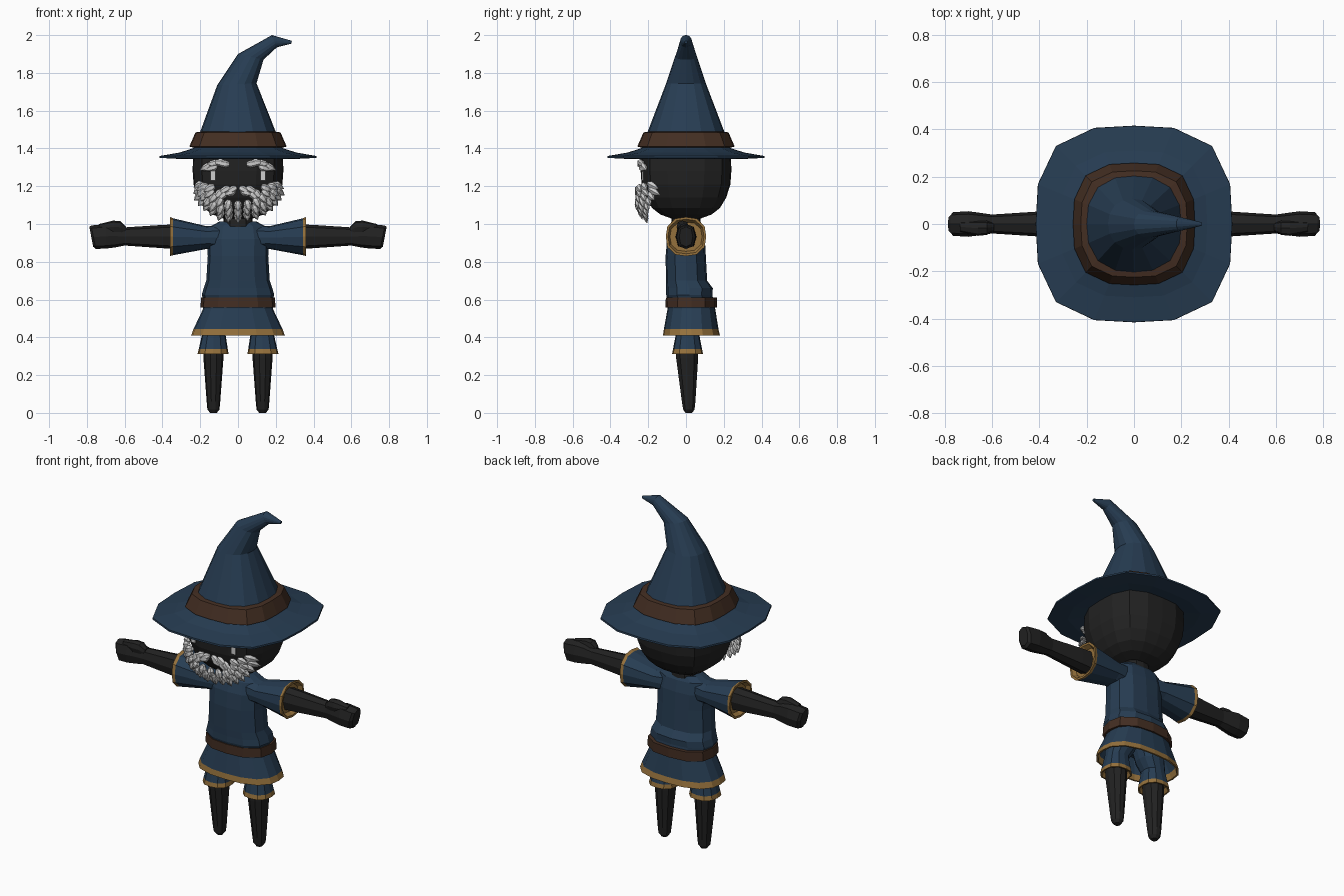
import bpy, bmesh, math, random
from mathutils import Vector as V

if "Cube" in bpy.data.objects:
    bpy.data.objects.remove(bpy.data.objects["Cube"])

random.seed(4)


def material(name, rgb):
    m = bpy.data.materials.new(name)
    m.diffuse_color = (*rgb, 1)
    m.use_nodes = True
    m.node_tree.nodes["Principled BSDF"].inputs["Base Color"].default_value = m.diffuse_color
    return m


BLUE = material("navy cloth", (0.020, 0.046, 0.085))
BROWN = material("brown leather", (0.056, 0.027, 0.016))
GOLD = material("gold trim", (0.30, 0.165, 0.045))
DARK = material("charcoal skin", (0.016, 0.016, 0.016))
GREY = material("pale hair", (0.62, 0.62, 0.62))


def ring(c, u, v, n=12, p=2.6):
    """Superellipse ring around c spanned by half-axes u and v."""
    pts = []
    for i in range(n):
        a = 2 * math.pi * i / n
        ca, sa = math.cos(a), math.sin(a)
        r = (abs(ca) ** p + abs(sa) ** p) ** (-1 / p)
        pts.append(V(c) + V(u) * (ca * r) + V(v) * (sa * r))
    return pts


def zring(z, hx, y0, y1, cx=0, n=12, p=2.6):
    return ring((cx, (y0 + y1) / 2, z), (hx, 0, 0), (0, (y1 - y0) / 2, 0), n, p)


def xring(x, z0, z1, hy, s=1, n=12, p=2.6, cy=0, lean=0):
    """Ring across the x axis; lean shifts the upper side outward."""
    return ring((s * x, cy, (z0 + z1) / 2), (0, hy, 0), (s * lean, 0, (z1 - z0) / 2), n, p)


def add_loft(bm, rings, mats=None, closed=False):
    vs = [[bm.verts.new(p) for p in r] for r in rings]
    n = len(rings[0])
    pairs = list(zip(vs, vs[1:]))
    if closed:
        pairs.append((vs[-1], vs[0]))
    for k, (a, b) in enumerate(pairs):
        for i in range(n):
            j = (i + 1) % n
            f = bm.faces.new((a[i], a[j], b[j], b[i]))
            f.material_index = mats[k] if mats else 0
    if not closed:
        bm.faces.new(vs[0][::-1]).material_index = mats[0] if mats else 0
        bm.faces.new(vs[-1]).material_index = mats[-1] if mats else 0


def finish(name, bm, materials):
    bmesh.ops.recalc_face_normals(bm, faces=bm.faces)
    me = bpy.data.meshes.new(name)
    bm.to_mesh(me)
    bm.free()
    for m in materials:
        me.materials.append(m)
    ob = bpy.data.objects.new(name, me)
    bpy.context.collection.objects.link(ob)
    return ob


def loft(name, rings, materials, mats=None, closed=False):
    bm = bmesh.new()
    add_loft(bm, rings, mats, closed)
    return finish(name, bm, materials)


def square(z, r, n=16):
    return zring(z, r, -r, r, n=n, p=3)


# Hat: bent cone, each ring given by its left point, right point and half depth
cone = [(-.225, 1.43, .225, 1.43, .225), (-.205, 1.475, .205, 1.475, .208),
        (-.11, 1.735, .098, 1.745, .107), (0, 1.90, .135, 1.87, .058),
        (.18, 2.0, .205, 1.935, .03), (.285, 1.97, .283, 1.955, .008)]
loft("hat_cone", [ring(((a + c) / 2, 0, (b + d) / 2), ((c - a) / 2, 0, (d - b) / 2),
                       (0, h, 0), 16, 2.6 if h > .15 else 2.2) for a, b, c, d, h in cone], [BLUE])
loft("hat_brim", [square(z, r) for z, r in ((1.43, .2), (1.40, .24), (1.378, .31), (1.36, .415),
                                            (1.35, .416), (1.345, .32), (1.355, .24), (1.37, .2))],
     [BLUE], closed=True)
loft("hat_band", [square(z, r) for z, r in ((1.40, .22), (1.41, .258), (1.485, .225), (1.49, .19))],
     [BROWN], closed=True)

# Head and neck
loft("head", [square(z, r) for z, r in ((1.03, .08), (1.05, .135), (1.085, .18), (1.14, .213),
                                        (1.21, .235), (1.28, .24), (1.40, .238), (1.45, .19))], [DARK])
loft("neck", [zring(z, r, -r, r) for z, r in ((.93, .08), (1.015, .078), (1.06, .07))], [DARK])


# Hair: faceted tapering tufts laid on the face
def face_y(x, z):
    y = -.232 * (1 - min(abs(x) / .262, .97) ** 3) ** (1 / 3)
    return y + max(0, 1.10 - z) * .35


def add_tuft(bm, x, z, dx, dz, length, width, lift=0.0):
    d = V((dx, 0, dz)).normalized()
    a = V((x, face_y(x, z) - lift, z))
    tip = a + d * length
    tip.y = face_y(tip.x, tip.z) - lift - .008
    axis = (tip - a).normalized()
    side = axis.cross(V((0, -1, 0))).normalized()
    up = side.cross(axis)
    add_loft(bm, [ring(a + (tip - a) * t, side * width * w, up * width * w * .8, 6, 2)
                  for t, w in ((0, .5), (.3, 1), (.65, .8), (1, .08))])


beard = bmesh.new()
for rx, rz, count, length, lift in ((.192, .118, 17, .06, .0), (.165, .09, 15, .066, .018),
                                    (.128, .062, 11, .06, .026)):
    for i in range(count):
        a = math.radians(-105 + 210 * i / (count - 1))
        add_tuft(beard, rx * math.sin(a), 1.185 - rz * math.cos(a), math.sin(a) * .8,
                 -math.cos(a) * .6 - .55, length * random.uniform(.85, 1.1), .022, lift)
finish("beard", beard, [GREY])

moustache, brows = bmesh.new(), bmesh.new()
for s in (1, -1):
    for x, z, dz in ((.008, 1.195, -.6), (.015, 1.175, -.35), (.045, 1.195, -.6),
                     (.06, 1.17, -.9), (.085, 1.18, -1.2)):
        add_tuft(moustache, s * x, z, s, dz, .065, .02, .022)
    for x, z, dz in ((.045, 1.315, .1), (.07, 1.325, 0), (.10, 1.325, -.15),
                     (.11, 1.305, -.3), (.14, 1.315, -.5)):
        add_tuft(brows, s * x, z, s, dz, .068, .02, .012)
finish("moustache", moustache, [GREY])
finish("eyebrows", brows, [GREY])

for s, side in ((1, "left"), (-1, "right")):
    # Eyes: thin pale plates
    eye = bmesh.new()
    bmesh.ops.create_cube(eye, size=1)
    for v in eye.verts:
        v.co = V((s * .132 + v.co.x * .028, face_y(.132, 1.26) - .008 + v.co.y * .009, 1.26 + v.co.z * .062))
    finish(side + "_eye", eye, [GREY])

    # Sleeve with gold cuff
    loft(side + "_sleeve", [xring(.06, .86, 1.0, .07, s), xring(.165, .868, .988, .083, s),
                            xring(.343, .835, 1.03, .103, s), xring(.36, .83, 1.037, .107, s),
                            xring(.36, .842, 1.025, .095, s), xring(.335, .855, 1.01, .085, s)],
         [BLUE, GOLD], [0, 0, 1, 1, 1])

    # Arm with fist, and thumb
    loft(side + "_arm", [xring(.28, .865, 1.0, .057, s, 8), xring(.40, .872, .995, .053, s, 8),
                         xring(.60, .886, .982, .04, s, 8), xring(.65, .876, .995, .047, s, 8),
                         xring(.70, .87, 1.0, .054, s, 8), xring(.765, .868, .992, .05, s, 8, lean=.012),
                         xring(.777, .88, .985, .036, s, 8, lean=.01)], [DARK])
    loft(side + "_thumb", [xring(.592, .94, .985, .018, s, 8, cy=-.012),
                           xring(.622, .95, 1.015, .03, s, 8, cy=-.016),
                           xring(.66, .95, 1.018, .032, s, 8, cy=-.018),
                           xring(.735, .96, 1.0, .022, s, 8, cy=-.012)], [DARK])

    # Shorts leg with gold hem, and bare leg
    loft(side + "_shorts", [zring(z, h, -h + .008, h + .008, s * cx) for z, cx, h in
                            ((.56, .085, .083), (.47, .105, .075), (.415, .128, .062), (.337, .131, .077),
                             (.312, .132, .082), (.312, .132, .074), (.335, .132, .06))],
         [BLUE, GOLD], [0, 0, 0, 1, 1, 1])
    loft(side + "_leg", [zring(z, hx, c - hy, c + hy, s * .13, 10, 2.3) for z, hx, hy, c in
                         ((.36, .055, .062, .006), (.29, .053, .06, .006), (.06, .036, .037, .014),
                          (.018, .032, .031, .015), (0, .018, .018, .015))], [DARK])

# Tunic body
loft("tunic", [zring(*r) for r in ((.59, .18, -.095, .145), (.625, .192, -.105, .14),
                                   (.66, .182, -.105, .142), (.70, .168, -.106, .112),
                                   (.83, .16, -.108, .105), (.92, .163, -.10, .10),
                                   (.985, .15, -.078, .085), (1.012, .10, -.058, .068))], [BLUE])

# Skirt: outer shell folded back inside, gold at the hem
skirt = [(.60, .178, -.095, .148), (.55, .185, -.098, .155), (.443, .236, -.117, .172),
         (.41, .248, -.122, .18), (.41, .238, -.112, .17), (.443, .226, -.107, .162), (.53, .18, -.09, .145)]
loft("tunic_skirt", [zring(*r, n=16) for r in skirt], [BLUE, GOLD], [0, 0, 1, 1, 1, 0])

# Belt
loft("belt", [zring(*r) for r in ((.557, .178, -.09, .15), (.557, .199, -.108, .164),
                                  (.612, .195, -.107, .164), (.612, .178, -.09, .14))],
     [BROWN], closed=True)
